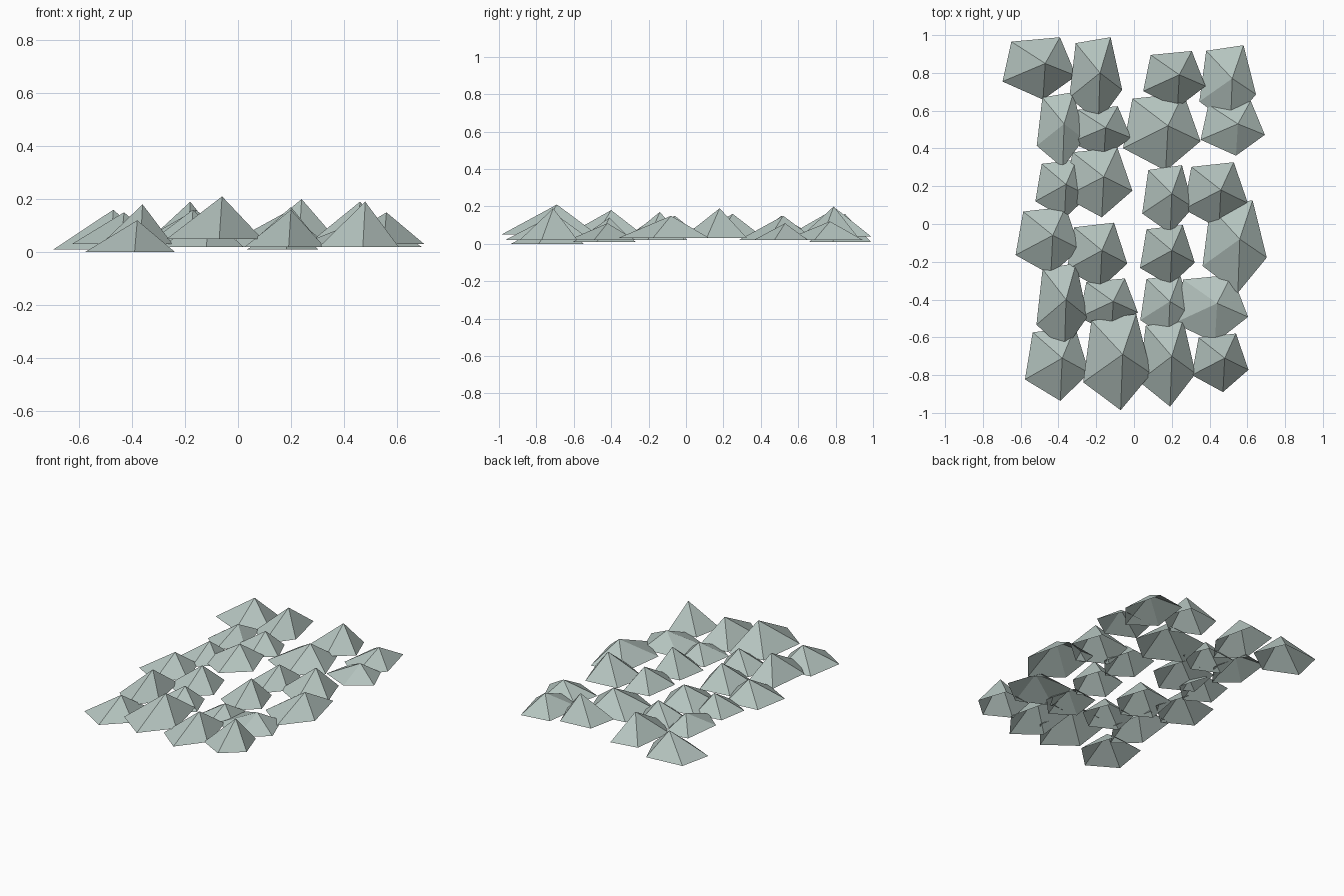
import bpy
import bmesh

# Remove the default cube
default_cube = bpy.data.objects.get("Cube")
if default_cube:
    bpy.data.objects.remove(default_cube, do_unlink=True)


def make_material(name, colour):
    material = bpy.data.materials.new(name)
    material.use_nodes = True
    material.diffuse_color = colour
    shader = next(node for node in material.node_tree.nodes
                  if node.type == "BSDF_PRINCIPLED")
    shader.inputs["Base Color"].default_value = colour
    return material


stone = make_material("pale grey green stone", (0.46, 0.55, 0.52, 1))

# Shared five-sided outline around the peak, for a unit width and depth
OUTLINE = [(-.58, -.29), (-.03, -.58), (.42, -.2), (.2, .42), (-.46, .35)]

# Mounds by row from back to front, in hundredths:
# peak x, peak y, width, depth, base height, peak height
ROWS = {
    "back": [(-47, 85, 39, 33, 1, 16), (-18, 80, 28, 45, 4, 19),
             (24, 79, 33, 30, 4, 20), (52, 77, 30, 42, 2, 12)],
    "rear": [(-37, 53, 25, 40, 4, 13), (-15, 51, 32, 27, 3, 15),
             (18, 52, 41, 41, 2, 15), (55, 53, 34, 29, 2, 11)],
    "upper_middle": [(-36, 21, 28, 31, 3, 14), (-16, 25, 36, 37, 4, 16),
                     (20, 16, 27, 36, 3, 15), (46, 18, 34, 35, 3, 19)],
    "lower_middle": [(-43, -6, 34, 36, 3, 15), (-17, -14, 32, 35, 2, 16),
                     (20, -14, 29, 32, 2, 17), (56, -8, 34, 49, 3, 15)],
    "fore": [(-36, -40, 27, 46, 3, 18), (-11, -41, 31, 29, 2, 14),
             (19, -41, 27, 34, 1, 10), (44, -42, 39, 36, 2, 11)],
    "front": [(-38, -71, 34, 39, 0, 12), (-6, -69, 36, 51, 5, 21),
              (20, -70, 30, 46, 2, 16), (48, -71, 30, 31, 2, 19)],
}


def add_mound(name, x, y, width, depth, base, peak):
    """Build an open-bottomed, faceted mound with its origin under the peak."""
    mesh = bpy.data.meshes.new(name)
    bm = bmesh.new()
    rim = [bm.verts.new((u * width, v * depth, 0)) for u, v in OUTLINE]
    tip = bm.verts.new((0, 0, peak - base))
    for start, end in zip(rim, rim[1:] + rim[:1]):
        bm.faces.new((start, end, tip))
    bm.to_mesh(mesh)
    bm.free()
    mesh.materials.append(stone)
    mound = bpy.data.objects.new(name, mesh)
    mound.location = (x, y, base)
    bpy.context.collection.objects.link(mound)


# Lay out the rows of mounds
for row_name, mounds in ROWS.items():
    for column, sizes in enumerate(mounds):
        add_mound(f"{row_name}_mound_{column}", *(s / 100 for s in sizes))
